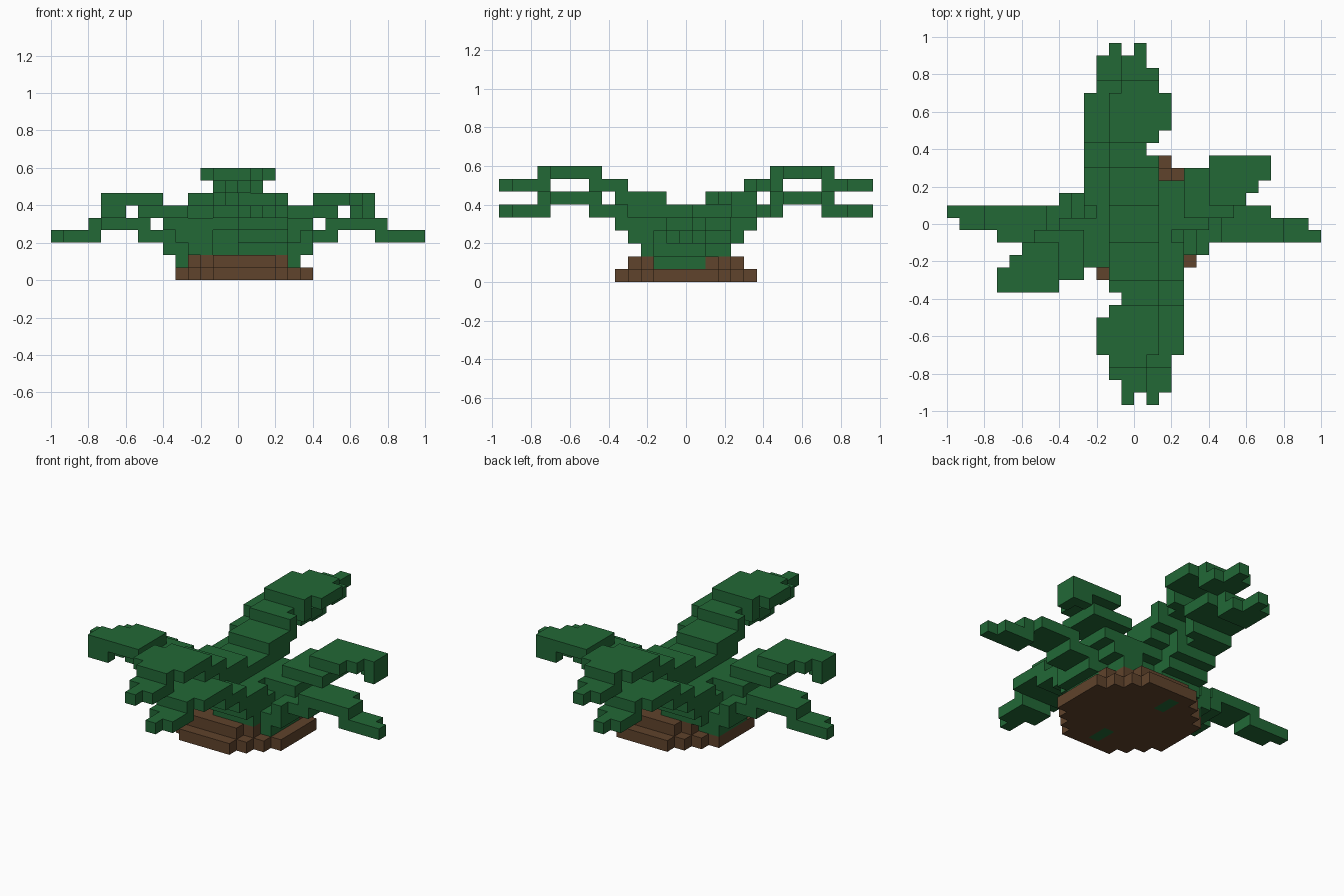
import bpy, bmesh
from mathutils import Vector

if "Cube" in bpy.data.objects:
    bpy.data.objects.remove(bpy.data.objects["Cube"], do_unlink=True)

UNIT = 1 / 15          # edge of one block
parts = {}             # name -> (cells, material)
taken = set()          # every block already used


def material(name, color):
    m = bpy.data.materials.new(name)
    m.use_nodes = True
    m.diffuse_color = color
    bsdf = m.node_tree.nodes["Principled BSDF"]
    bsdf.inputs["Base Color"].default_value = color
    bsdf.inputs["Roughness"].default_value = 1
    return m


green = material("leaf green", (0.016, 0.14, 0.037, 1))
brown = material("soil brown", (0.115, 0.056, 0.025, 1))


def block(x0, x1, y0, y1, z0, z1):
    """Cells of a box, limits included."""
    return {(x, y, z) for x in range(x0, x1 + 1)
            for y in range(y0, y1 + 1) for z in range(z0, z1 + 1)}


def add_part(name, cells, mat):
    cells = cells - taken
    taken.update(cells)
    parts[name] = (cells, mat)


def add_pair(first, second, cells):
    """A part and its copy turned half way round the plant."""
    add_part(first, cells, green)
    add_part(second, {(-1 - x, -y, z) for x, y, z in cells}, green)


def leaf(width, height, root_levels):
    """Cells (out, side, z) of a leaf that rises, arches and droops."""
    spans = [(7, 11, height), (11, 14, height - 1),
             (5, 7, height - 1), (2, 5, height - 2)]
    spans += [(0, 5 - k, height - 2 - k) for k in range(1, root_levels + 1)]
    cells = set()
    for start, end, z in spans:
        for out in range(start, end + 1):
            low, high = width(out)
            cells |= {(out, s, z) for s in range(low, high + 1)}
    return cells


def wide(out):
    if out == 14:
        return 0, 0
    if out == 13:
        return 0, 1
    if out > 10:
        return -1, 1
    if out > 7:
        return -2, 2
    return (0, 2) if out == 6 else (-1, 2)


def narrow(out):
    if out == 14:
        return 0, 0
    if out > 10:
        return 0, 1
    return (0, 2) if out > 5 else (-1, 2)


# Large leaves, stacked in two tiers at the front and back
for tier, height, shift in (("upper", 8, -1), ("lower", 6, 1)):
    cells = {(s + shift, -out, z) for out, s, z in leaf(wide, height, 3)}
    add_pair(f"front_{tier}_leaf", f"back_{tier}_leaf", cells)

# Narrow low leaves at the sides
cells = {(out, s - 1, z) for out, s, z in leaf(narrow, 4, 1)}
add_pair("left_side_leaf", "right_side_leaf", cells)

# Diagonal leaves with drooping corners
cells = block(6, 10, 4, 5, 6, 6) | block(6, 9, 3, 3, 6, 6) | block(6, 8, 2, 2, 6, 6)
cells |= block(10, 10, 4, 5, 5, 5) | block(9, 9, 5, 5, 5, 5)
cells |= block(4, 7, 1, 4, 5, 5)
for k in range(3):
    cells |= block(2, 5 - k, 0, 3, 4 - k, 4 - k)
add_pair("back_left_leaf", "front_right_leaf", cells)

# Crown where the leaves meet
add_part("crown", block(-3, 2, -2, 2, 2, 4) | block(-2, 1, -1, 1, 5, 5), green)

# Roots that reach through the soil
add_pair("front_root", "back_root", block(0, 0, -4, -3, 0, 0))

# Round stepped mound of soil
for name, radius, z in (("soil_base", 5, 0), ("soil_top", 4, 1)):
    cells = set()
    for y in range(-radius, radius + 1):
        half = min(radius, radius + 2 - abs(y))
        cells |= block(-half, half, y, y, z, z)
    add_part(name, cells, brown)


def build(name, cells, mat):
    """Skin the blocks, leaving out faces hidden between blocks."""
    bm = bmesh.new()
    cache = {}

    def corner(p):
        key = tuple(round(c * 2) for c in p)
        if key not in cache:
            cache[key] = bm.verts.new(p * UNIT)
        return cache[key]

    for cell in sorted(cells):
        center = Vector(cell) + Vector((0.5, 0, 0.5))
        for axis in range(3):
            for sign in (-1, 1):
                near = list(cell)
                near[axis] += sign
                if tuple(near) in taken:
                    continue
                n, u, v = Vector(), Vector(), Vector()
                n[axis] = sign / 2
                u[(axis + 1) % 3] = 0.5
                v[(axis + 2) % 3] = sign / 2
                mid = center + n
                bm.faces.new([corner(mid + a * u + b * v) for a, b in
                              ((-1, -1), (1, -1), (1, 1), (-1, 1))])
    bmesh.ops.dissolve_limit(bm, angle_limit=0.01, verts=bm.verts, edges=bm.edges)
    mesh = bpy.data.meshes.new(name)
    bm.to_mesh(mesh)
    bm.free()
    mesh.materials.append(mat)
    bpy.context.collection.objects.link(bpy.data.objects.new(name, mesh))


for part_name, (part_cells, part_mat) in parts.items():
    if part_cells:
        build(part_name, part_cells, part_mat)
